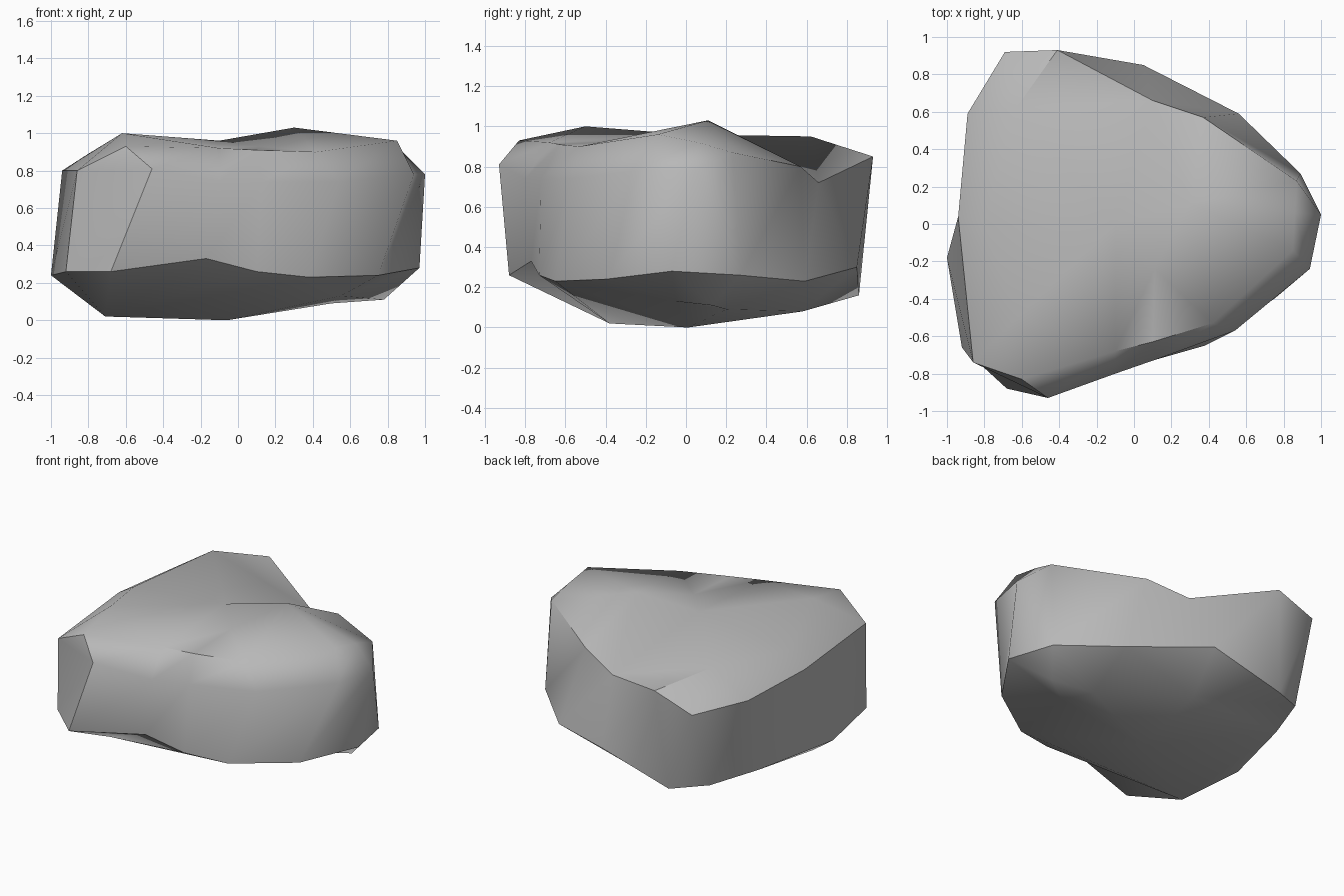
import bpy
import bmesh
from math import radians
from mathutils import Vector
from mathutils.geometry import delaunay_2d_cdt

cube = bpy.data.objects.get("Cube")
if cube:
    bpy.data.objects.remove(cube, do_unlink=True)

# Stone colour
stone = bpy.data.materials.new("stone grey")
stone.use_nodes = True
grey = (0.48, 0.48, 0.48, 1)
stone.diffuse_color = grey
stone.node_tree.nodes["Principled BSDF"].inputs["Base Color"].default_value = grey

# Outline at the foot of the walls, counter-clockwise from the front corner
foot_outline = [
    (-.68, -.88, .26), (-.17, -.77, .33), (.1, -.73, .26), (.38, -.65, .23),
    (.75, -.4, .24), (.97, -.07, .28), (.89, .27, .26), (.56, .59, .23),
    (.05, .85, .3), (-.47, .86, .16), (-.7, .74, .2), (-.83, .4, .21),
    (-1, -.18, .24), (-.92, -.66, .26)]

# Matching outline at the rim of the top
rim_outline = [
    (-.6, -.83, .93), (-.1, -.68, .92), (.1, -.63, .91), (.42, -.53, .9),
    (.85, -.14, .96), (.86, .06, .92), (.87, .23, .87), (.37, .57, .8),
    (.1, .66, .72), (-.41, .93, .85), (-.69, .92, .75), (-.89, .59, .78),
    (-.94, .04, .8), (-.86, -.74, .8)]

# Rounded shoulder of the front wall; the other walls run straight up
shoulder_line = [(-.46, -.93, .81), (-.1, -.8, .74), (.13, -.72, .74),
                 (.54, -.57, .74), (.94, -.24, .78), (1, .05, .78)]

# Humps and hollows of the top, and low points of the underside
top_points = [(-.62, -.5, 1), (.3, .11, 1.03), (-.63, .62, .95),
              (-.1, 0, .96), (.11, -.24, .93), (-.8, 0, .89)]
base_points = [(-.71, -.38, .02), (-.06, .01, 0), (0, .58, .08),
               (.78, .13, .11), (.5, .2, .09), (.55, -.05, .13)]


def add_verts(bm, points):
    return [bm.verts.new(p) for p in points]


def fan(bm, hub, others):
    """Triangles from one corner to a chain of others."""
    for first, second in zip(others, others[1:]):
        bm.faces.new((hub, first, second))


def cap(bm, ring, inner, ridges):
    """Fill a ring with triangles through inner points, keeping the ridges."""
    verts = ring + inner
    flat = [Vector((v.co.x, v.co.y)) for v in verts]
    kept = [(verts.index(a), verts.index(b)) for a, b in ridges]
    border = list(range(len(ring)))
    result = delaunay_2d_cdt(flat, kept, [border], 1, 1e-5)
    faces, sources = result[2], result[3]
    for face in faces:
        bm.faces.new([verts[sources[i][0]] for i in face])


def crease(bm, chain):
    """Mark the edges along a chain of corners as hard."""
    for first, second in zip(chain, chain[1:]):
        bm.edges.get((first, second)).smooth = False


bm = bmesh.new()
foot = add_verts(bm, foot_outline)
rim = add_verts(bm, rim_outline)
shoulder = add_verts(bm, shoulder_line)
humps = add_verts(bm, top_points)
lows = add_verts(bm, base_points)

# Walls: two bands where there is a shoulder, split panels elsewhere
count, bends = len(foot), len(shoulder)
for i in range(count):
    j = (i + 1) % count
    if i < bends and j < bends:
        bm.faces.new((foot[i], foot[j], shoulder[j], shoulder[i]))
        bm.faces.new((shoulder[i], shoulder[j], rim[j], rim[i]))
    elif i < bends:
        fan(bm, shoulder[i], [foot[i], foot[j], rim[j], rim[i]])
    elif j < bends:
        fan(bm, shoulder[j], [rim[j], rim[i], foot[i], foot[j]])
    else:
        fan(bm, foot[i], [foot[j], rim[j], rim[i]])

# Top with a valley that opens at the back notch, and underside with a keel
notch, back_peak = rim[8], rim[9]
cap(bm, rim, humps, [(notch, humps[2]), (notch, humps[3]), (back_peak, humps[2])])
cap(bm, foot, lows, [(foot[3], lows[0]), (foot[3], lows[1])])
bmesh.ops.recalc_face_normals(bm, faces=bm.faces)

# Hard edges: foot, rim of the back and side walls, valley side, corner panel
crease(bm, foot + foot[:1])
crease(bm, rim[bends:])
crease(bm, [back_peak, humps[2]])
crease(bm, [foot[0], shoulder[0], rim[0]])
crease(bm, [rim[0], rim[-1], foot[-1]])

mesh = bpy.data.meshes.new("boulder")
bm.to_mesh(mesh)
bm.free()
mesh.materials.append(stone)
boulder = bpy.data.objects.new("boulder", mesh)
bpy.context.collection.objects.link(boulder)

# Soft faces with crisp breaks at the steep edges
bpy.ops.object.select_all(action="DESELECT")
boulder.select_set(True)
bpy.context.view_layer.objects.active = boulder
bpy.ops.object.shade_smooth_by_angle(angle=radians(52), keep_sharp_edges=True)
